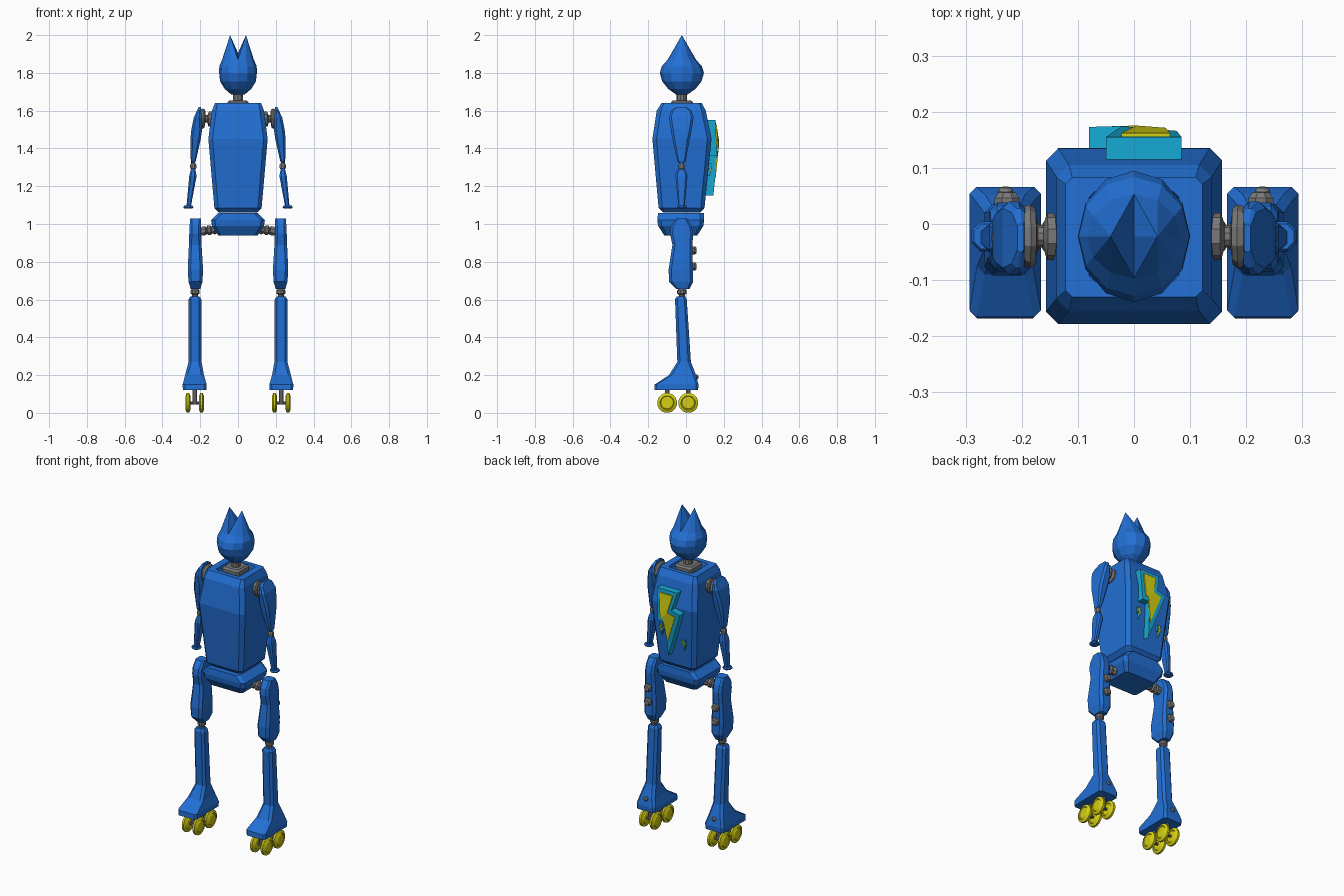
import bpy, bmesh, math
from mathutils import Vector


def material(name, col):
    m = bpy.data.materials.new(name)
    m.diffuse_color = (*col, 1)
    return m


BLUE = material("blue paint", (0.016, 0.16, 0.66))
CYAN = material("cyan", (0.008, 0.40, 0.66))
YELLOW = material("yellow", (0.66, 0.62, 0.006))
GREY = material("grey metal", (0.19, 0.19, 0.19))


def finish(name, bm, mat, mirror=False):
    bmesh.ops.recalc_face_normals(bm, faces=bm.faces)
    me = bpy.data.meshes.new(name)
    bm.to_mesh(me)
    bm.free()
    me.materials.append(mat)
    ob = bpy.data.objects.new(name, me)
    bpy.context.collection.objects.link(ob)
    if mirror:
        ob.modifiers.new("mirror", 'MIRROR')
    return ob


def skin(bm, rings, cap_end=True):
    """Join closed point rings with quads; return the last vertex ring."""
    vs = [[bm.verts.new(p) for p in r] for r in rings]
    n = len(vs[0])
    for a, b in zip(vs, vs[1:]):
        for i in range(n):
            j = (i + 1) % n
            bm.faces.new((a[i], a[j], b[j], b[i]))
    bm.faces.new(vs[0])
    if cap_end:
        bm.faces.new(vs[-1])
    return vs[-1]


def box_loft(name, rings, mat, mirror=False):
    """Rings are chamfered rectangles: z, x0, x1, y0, y1, chamfer."""
    pts = []
    for z, x0, x1, y0, y1, c in rings:
        pts.append([Vector((x, y, z)) for x, y in (
            (x0 + c, y0), (x1 - c, y0), (x1, y0 + c), (x1, y1 - c),
            (x1 - c, y1), (x0 + c, y1), (x0, y1 - c), (x0, y0 + c))])
    bm = bmesh.new()
    skin(bm, pts)
    return finish(name, bm, mat, mirror)


def lathe(name, origin, axis, profile, n, mat, mirror=False):
    """Profile points are (distance along axis, radius)."""
    q = Vector((0, 0, 1)).rotation_difference(Vector(axis).normalized())
    rings = []
    for t, r in profile:
        ring = []
        for i in range(n):
            a = 2 * math.pi * (i + 0.5) / n
            ring.append(Vector(origin) + q @ Vector((r * math.cos(a), r * math.sin(a), t)))
        rings.append(ring)
    bm = bmesh.new()
    skin(bm, rings)
    return finish(name, bm, mat, mirror)


# Head: faceted egg ending in two pointed ears with a valley between
CY = -0.022
bm = bmesh.new()
head = []
for z, rx, ry in ((1.685, .035, .03), (1.715, .07, .072), (1.755, .095, .104),
                  (1.80, .10, .117), (1.835, .099, .106), (1.87, .084, .075)):
    head.append([Vector((rx * math.cos(i * math.pi / 6), CY + ry * math.sin(i * math.pi / 6), z))
                 for i in range(12)])
top = skin(bm, head, cap_end=False)
valley = bm.verts.new((0, CY, 1.905))
for tip_x, idx in ((.042, [9, 10, 11, 0, 1, 2, 3]), (-.042, [3, 4, 5, 6, 7, 8, 9])):
    tip = bm.verts.new((tip_x, CY, 2.0))
    for a, b in zip(idx, idx[1:]):
        bm.faces.new((top[a], top[b], tip))
    bm.faces.new((top[idx[-1]], valley, tip))
    bm.faces.new((valley, top[idx[0]], tip))
finish("head", bm, BLUE)

# Neck
lathe("neck", (0, CY, 1.64), (0, 0, 1), [(0, .027), (.07, .027)], 10, GREY)
box_loft("neck_plate", [(1.61, -.055, .055, -.08, .036, .01), (1.645, -.055, .055, -.08, .036, .01),
                        (1.655, -.045, .045, -.07, .026, .01)], GREY)

# Torso with a shallow recess under the neck
box_loft("torso", [
    (1.06, -.10, .10, -.12, .075, .015), (1.085, -.125, .125, -.145, .098, .02),
    (1.45, -.157, .157, -.178, .135, .022), (1.60, -.138, .138, -.155, .105, .022),
    (1.64, -.122, .122, -.13, .083, .012), (1.64, -.08, .08, -.102, .058, .01),
    (1.622, -.076, .076, -.098, .054, .01)], BLUE)

# Pelvis
box_loft("pelvis", [
    (.94, -.105, .105, -.115, .06, .015), (.99, -.138, .138, -.148, .092, .02),
    (1.02, -.142, .142, -.152, .096, .02), (1.058, -.105, .105, -.148, .094, .02)], BLUE)

# Arms
lathe("shoulder_joint", (.12, CY, 1.555), (1, 0, .04),
      [(0, .03), (.015, .042), (.035, .042), (.042, .02), (.052, .02),
       (.056, .05), (.066, .057), (.082, .05)], 10, GREY, True)
box_loft("upper_arm", [
    (1.32, .23, .247, -.034, -.014, .004), (1.335, .223, .25, -.046, -.002, .006),
    (1.45, .197, .252, -.072, .02, .012), (1.50, .19, .247, -.08, .03, .012),
    (1.565, .194, .234, -.09, .04, .012), (1.60, .195, .217, -.078, .028, .008),
    (1.62, .196, .208, -.05, .0, .004)], BLUE, True)
lathe("elbow_joint", (.237, -.024, 1.285), (0, 0, 1),
      [(0, .01), (.012, .018), (.028, .018), (.04, .01)], 8, GREY, True)
box_loft("forearm", [
    (1.09, .25, .273, -.04, -.008, .005), (1.255, .219, .258, -.056, .008, .01),
    (1.275, .223, .253, -.05, .002, .008), (1.30, .23, .246, -.036, -.012, .004)], BLUE, True)
lathe("hand", (.263, CY, 1.083), (0, 0, 1),
      [(0, .024), (.006, .029), (.014, .024)], 8, BLUE, True)

# Legs
lathe("hip_joint", (.11, CY, .972), (1, 0, -.12),
      [(0, .02), (.015, .028), (.03, .02), (.036, .028), (.05, .028), (.056, .018),
       (.062, .026), (.09, .024)], 8, GREY, True)
box_loft("thigh", [
    (.655, .20, .25, -.052, .018, .01), (.695, .188, .262, -.09, .038, .015),
    (.76, .185, .266, -.092, .036, .015), (.89, .193, .26, -.072, .034, .014),
    (.95, .195, .258, -.085, .038, .014), (.99, .196, .256, -.08, .03, .012),
    (1.03, .196, .254, -.052, .005, .01)], BLUE, True)
for i, z in enumerate((.86, .775)):
    lathe(f"thigh_stud_{i + 1}", (.226, .02, z), (0, 1, 0),
          [(0, .024), (.026, .024), (.036, .016)], 8, GREY, True)
lathe("knee_joint", (.227, CY, .60), (0, 0, 1),
      [(0, .016), (.025, .016), (.032, .025), (.048, .025), (.056, .018), (.07, .018)],
      10, GREY, True)
box_loft("shin_and_boot", [
    (.12, .168, .292, -.168, .064, .012), (.15, .166, .293, -.166, .066, .012),
    (.20, .18, .28, -.09, .053, .014), (.27, .193, .262, -.046, .026, .014),
    (.60, .194, .262, -.058, .004, .013), (.615, .203, .253, -.05, -.004, .01)], BLUE, True)
lathe("heel_stud", (.229, .03, .185), (0, 1, .2),
      [(0, .014), (.03, .014), (.036, .008)], 8, GREY, True)

# Roller wheels, two pairs under each boot
R = .053
for label, y in (("front", -.10), ("back", .012)):
    lathe(f"{label}_wheel_post", (.228, y, .045), (0, 0, 1),
          [(0, .013), (.08, .013)], 8, GREY, True)
    lathe(f"{label}_axle", (.185, y, R), (1, 0, 0), [(0, .008), (.086, .008)], 8, GREY, True)
    for side, x in (("inner", .193), ("outer", .265)):
        lathe(f"{label}_{side}_wheel", (x, y, R), (1, 0, 0),
              [(-.013, .028), (-.009, .034), (-.013, .038), (-.006, R), (.006, R),
               (.013, .038), (.009, .034), (.013, .028)], 16, YELLOW, True)


# Lightning decoration on the back, following the slope of the torso
def back_y(z):
    return .135 - (.2 * (z - 1.45) if z > 1.45 else .1 * (1.45 - z))


BOLT = [(.085, 1.55), (-.05, 1.55), (-.022, 1.445), (-.08, 1.43),
        (.018, 1.15), (.026, 1.36), (.076, 1.36)]
INNER = [(.064, 1.528), (-.022, 1.528), (.004, 1.425), (-.046, 1.41),
         (.014, 1.24), (.04, 1.385), (.056, 1.385)]


def bolt(name, shape, low, high, mat, centre=(0, 1.36), size=1.0):
    pts = [(centre[0] + x * size, centre[1] + (z - 1.36) * size) for x, z in shape]
    bm = bmesh.new()
    lo = [bm.verts.new((x, back_y(z) + low, z)) for x, z in pts]
    hi = [bm.verts.new((x, back_y(z) + high, z)) for x, z in pts]
    for i in range(7):
        j = (i + 1) % 7
        bm.faces.new((lo[i], lo[j], hi[j], hi[i]))
    for v in (lo, hi):       # upper block, then lower point
        bm.faces.new((v[0], v[1], v[2], v[5], v[6]))
        bm.faces.new((v[2], v[3], v[4], v[5]))
    finish(name, bm, mat)


bolt("lightning_plate", BOLT, -.02, .04, CYAN)
bolt("lightning_inlay", INNER, .036, .043, YELLOW)
for i, c in enumerate(((.07, 1.29), (-.075, 1.23))):
    bolt(f"small_spark_plate_{i + 1}", BOLT, -.01, .012, CYAN, c, .17)
    bolt(f"small_spark_inlay_{i + 1}", INNER, .008, .015, YELLOW, c, .17)
